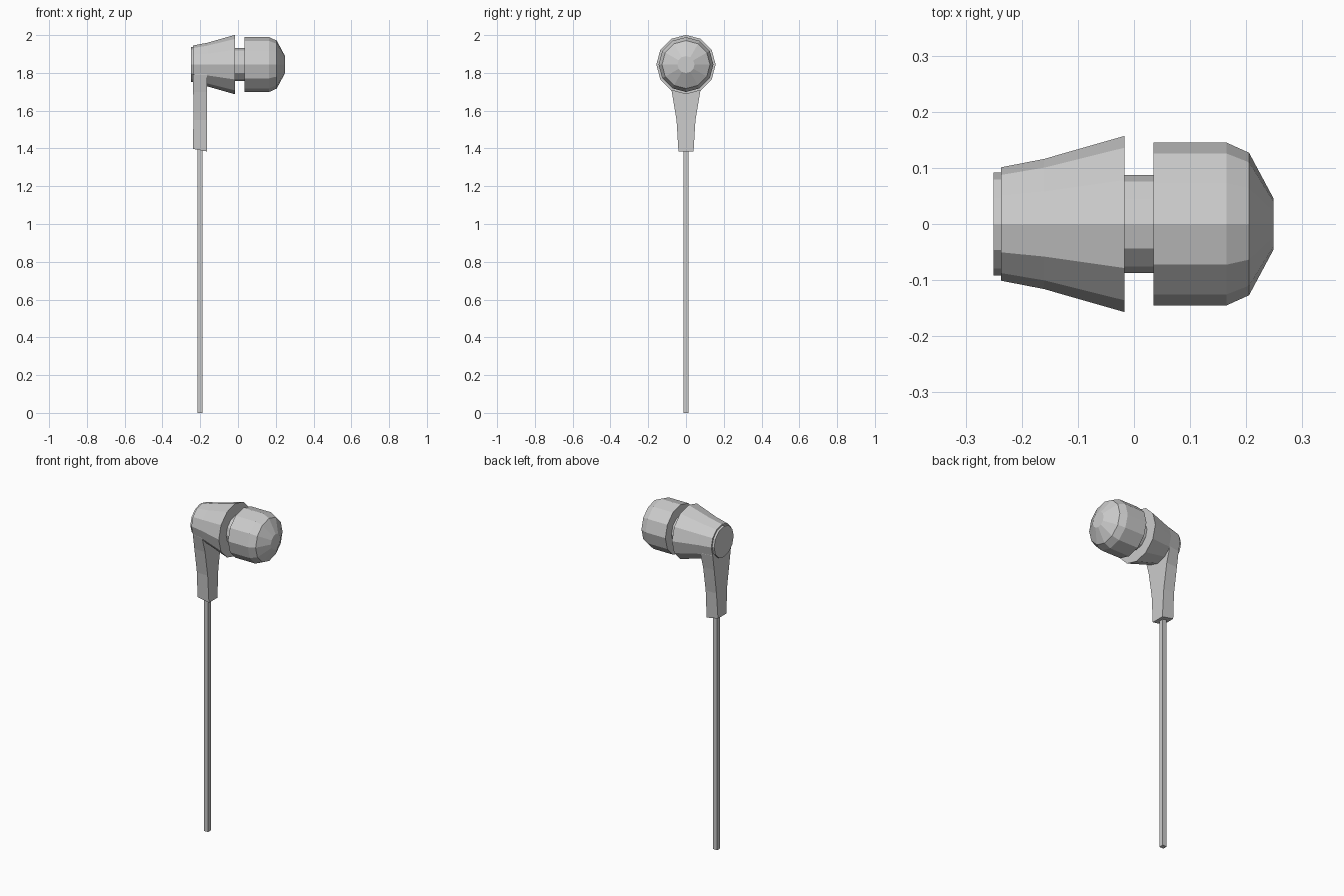
import bpy, bmesh, math

if "Cube" in bpy.data.objects:
    bpy.data.objects.remove(bpy.data.objects["Cube"])

AXIS_Z = 1.844


def finish(name, bm):
    bmesh.ops.recalc_face_normals(bm, faces=bm.faces[:])
    mesh = bpy.data.meshes.new(name)
    bm.to_mesh(mesh)
    bm.free()
    obj = bpy.data.objects.new(name, mesh)
    bpy.context.collection.objects.link(obj)
    return obj


def loft(name, rings):
    """Skin equal-length rings of points and cap both ends."""
    bm = bmesh.new()
    loops = [[bm.verts.new(p) for p in ring] for ring in rings]
    for a, b in zip(loops, loops[1:]):
        for i in range(len(a)):
            j = (i + 1) % len(a)
            bm.faces.new((a[i], a[j], b[j], b[i]))
    bm.faces.new(loops[0])
    bm.faces.new(loops[-1])
    return finish(name, bm)


def turned(name, profile, sides=12):
    """Lathe (x, radius) pairs around the earbud axis."""
    angles = [2 * math.pi * i / sides for i in range(sides)]
    return loft(name, [[(x, r * math.sin(a), AXIS_Z + r * math.cos(a))
                        for a in angles] for x, r in profile])


# Earbud: end cap, flared housing, neck and soft tip
turned("end_cap", [(-0.25, 0.092), (-0.23, 0.092)])
turned("housing", [(-0.237, 0.101), (-0.16, 0.116), (-0.017, 0.157)])
turned("neck", [(-0.03, 0.087), (0.05, 0.087)])
turned("ear_tip", [(0.035, 0.145), (0.165, 0.145), (0.205, 0.127), (0.249, 0.045)])

# Strain relief: back x, z there, back half width, front x, z there, front half width
sections = [
    (-0.239, 1.398, 0.040, -0.164, 1.384, 0.040),
    (-0.236, 1.55, 0.050, -0.165, 1.55, 0.050),
    (-0.237, 1.70, 0.073, -0.165, 1.70, 0.075),
    (-0.237, 1.79, 0.087, -0.165, 1.79, 0.101),
    (-0.235, 1.85, 0.080, -0.165, 1.85, 0.090),
]
loft("strain_relief", [[(xb, -wb, zb), (xf, -wf, zf), (xf, wf, zf), (xb, wb, zb)]
                       for xb, zb, wb, xf, zf, wf in sections])

# Square cable hanging down to the ground
h = 0.0135
loft("cable", [[(-0.202 + sx * h, sy * h, z)
                for sx, sy in ((-1, -1), (1, -1), (1, 1), (-1, 1))] for z in (0, 1.43)])
